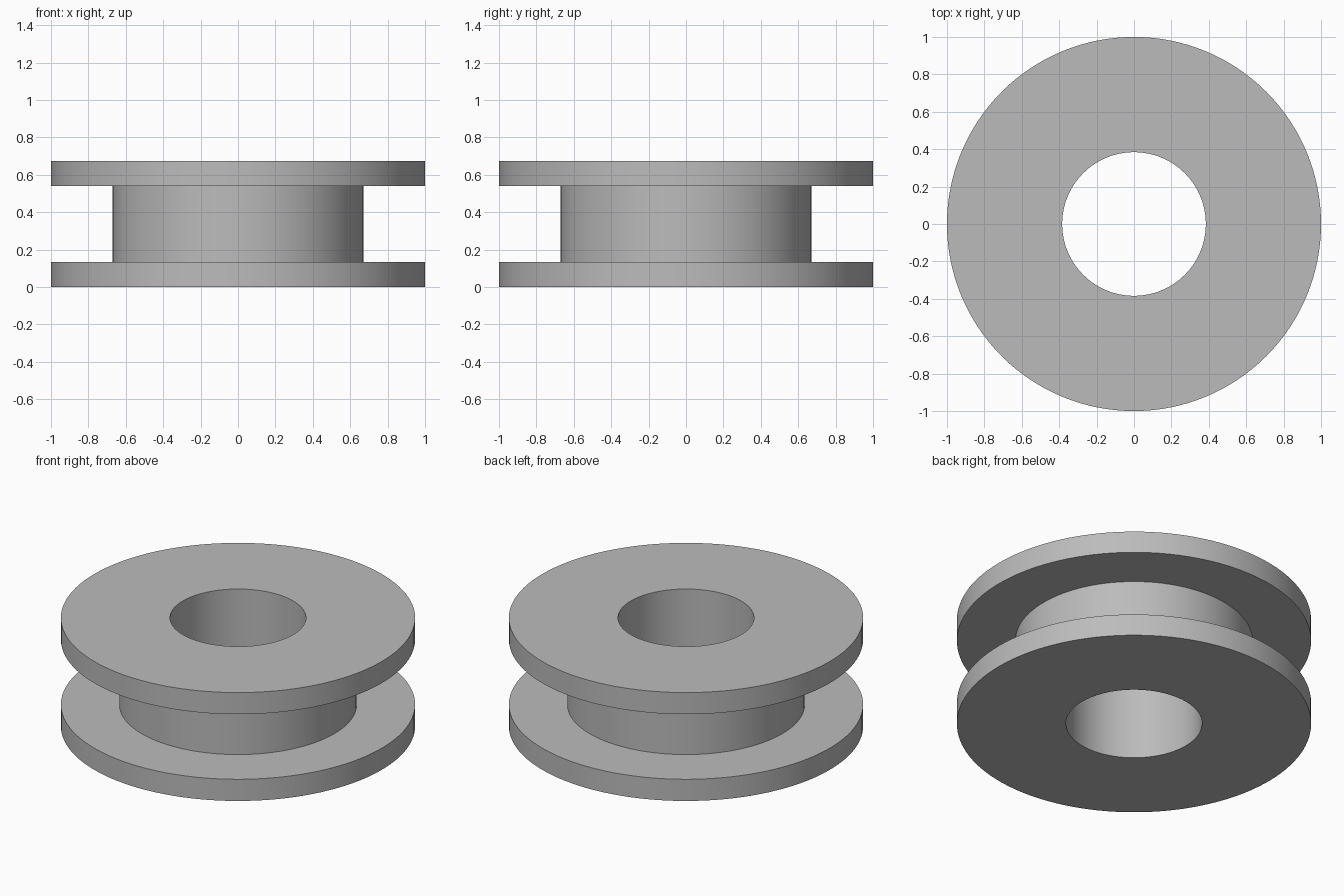
import bpy
import bmesh
from math import cos, sin, tau

cube = bpy.data.objects.get("Cube")
if cube:
    bpy.data.objects.remove(cube, do_unlink=True)

SEGMENTS = 128
HEIGHT, FLANGE = 0.675, 0.135
RIM, HUB, BORE = 1.0, 0.67, 0.384

# Plain grey finish
grey = bpy.data.materials.new("plain grey")
grey.use_nodes = True
colour = (0.5, 0.5, 0.5, 1)
grey.diffuse_color = colour
grey.node_tree.nodes["Principled BSDF"].inputs["Base Color"].default_value = colour


def revolve(name, profile):
    """Turn a closed (radius, height) profile around the z axis."""
    bm = bmesh.new()
    rings = [[bm.verts.new((r * cos(tau * i / SEGMENTS), r * sin(tau * i / SEGMENTS), z))
              for i in range(SEGMENTS)] for r, z in profile]
    for k, ring in enumerate(rings):
        following = rings[(k + 1) % len(rings)]
        for i in range(SEGMENTS):
            j = (i + 1) % SEGMENTS
            bm.faces.new((ring[i], ring[j], following[j], following[i]))
    bmesh.ops.recalc_face_normals(bm, faces=bm.faces)
    mesh = bpy.data.meshes.new(name)
    bm.to_mesh(mesh)
    bm.free()
    mesh.materials.append(grey)
    obj = bpy.data.objects.new(name, mesh)
    bpy.context.collection.objects.link(obj)
    bpy.ops.object.select_all(action="DESELECT")
    obj.select_set(True)
    bpy.context.view_layer.objects.active = obj
    bpy.ops.object.shade_smooth_by_angle()
    return obj


# Spool: two flanges, a narrower hub and a through bore in one turned solid
lower = [(BORE, 0), (RIM, 0), (RIM, FLANGE), (HUB, FLANGE)]
upper = [(r, HEIGHT - z) for r, z in reversed(lower)]
revolve("spool", lower + upper)
